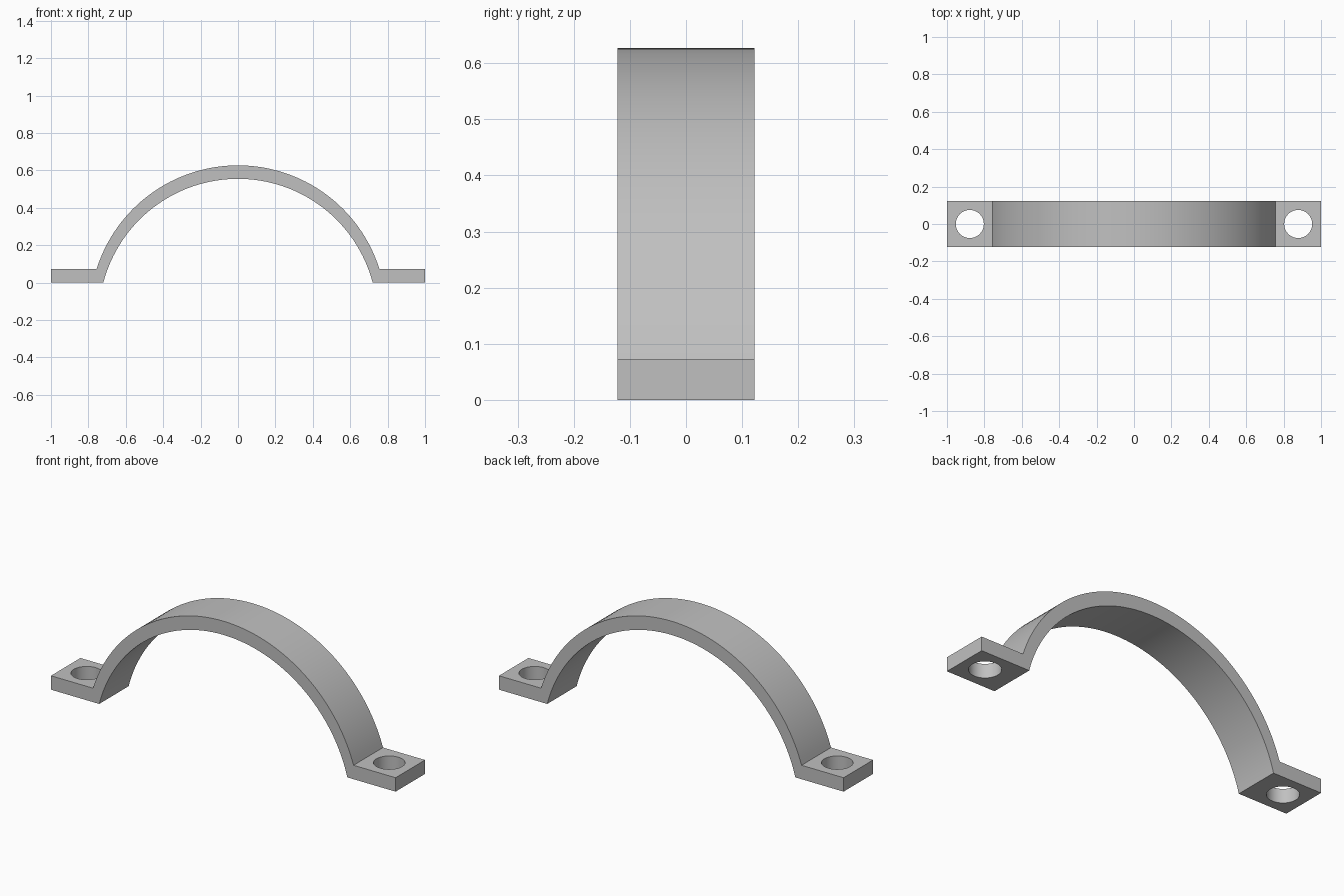
import bpy, bmesh, math

if "Cube" in bpy.data.objects:
    bpy.data.objects.remove(bpy.data.objects["Cube"], do_unlink=True)

HALF_DEPTH = 0.122
FLANGE_H = 0.073
STEPS = 64

gray = bpy.data.materials.new("plain_gray")
gray.use_nodes = True
gray.diffuse_color = (0.53, 0.53, 0.53, 1)
gray.node_tree.nodes["Principled BSDF"].inputs["Base Color"].default_value = (0.53, 0.53, 0.53, 1)


def arc(half_width, base, top):
    """Points of a circular arch from right to left, ending at the base height."""
    rise = top - base
    radius = (half_width ** 2 + rise ** 2) / (2 * rise)
    sweep = math.asin(half_width / radius)
    angles = [sweep * (2 * i / STEPS - 1) for i in range(STEPS + 1)]
    return [(radius * math.sin(a), top - radius + radius * math.cos(a)) for a in angles]


# Strap: outer arch and inner arch joined by the two flat feet
outer = arc(0.756, FLANGE_H, 0.627)
inner = arc(0.72, 0, 0.555)
profile = ([(-1, 0), (-1, FLANGE_H)] + outer +
           [(1, FLANGE_H), (1, 0)] + inner[::-1])

bm = bmesh.new()
face = bm.faces.new([bm.verts.new((x, -HALF_DEPTH, z)) for x, z in profile])
extruded = bmesh.ops.extrude_face_region(bm, geom=[face])["geom"]
bmesh.ops.translate(bm, vec=(0, 2 * HALF_DEPTH, 0),
                    verts=[g for g in extruded if isinstance(g, bmesh.types.BMVert)])
bmesh.ops.recalc_face_normals(bm, faces=bm.faces)
mesh = bpy.data.meshes.new("strap")
bm.to_mesh(mesh)
bm.free()
strap = bpy.data.objects.new("strap", mesh)
bpy.context.collection.objects.link(strap)
mesh.materials.append(gray)

# Screw holes through both feet
for side, name in ((-1, "right_hole_cutter"), (1, "left_hole_cutter")):
    bpy.ops.mesh.primitive_cylinder_add(vertices=48, radius=0.075, depth=0.3,
                                        location=(side * 0.878, 0, FLANGE_H / 2))
    cutter = bpy.context.object
    cutter.name = name
    cutter.data.materials.append(gray)
    cut = strap.modifiers.new(name, "BOOLEAN")
    cut.operation = "DIFFERENCE"
    cut.solver = "EXACT"
    cut.object = cutter
    bpy.ops.object.select_all(action="DESELECT")
    strap.select_set(True)
    bpy.context.view_layer.objects.active = strap
    bpy.ops.object.modifier_apply(modifier=name)
    bpy.data.objects.remove(cutter, do_unlink=True)

bpy.ops.object.shade_smooth_by_angle(angle=math.radians(30))
